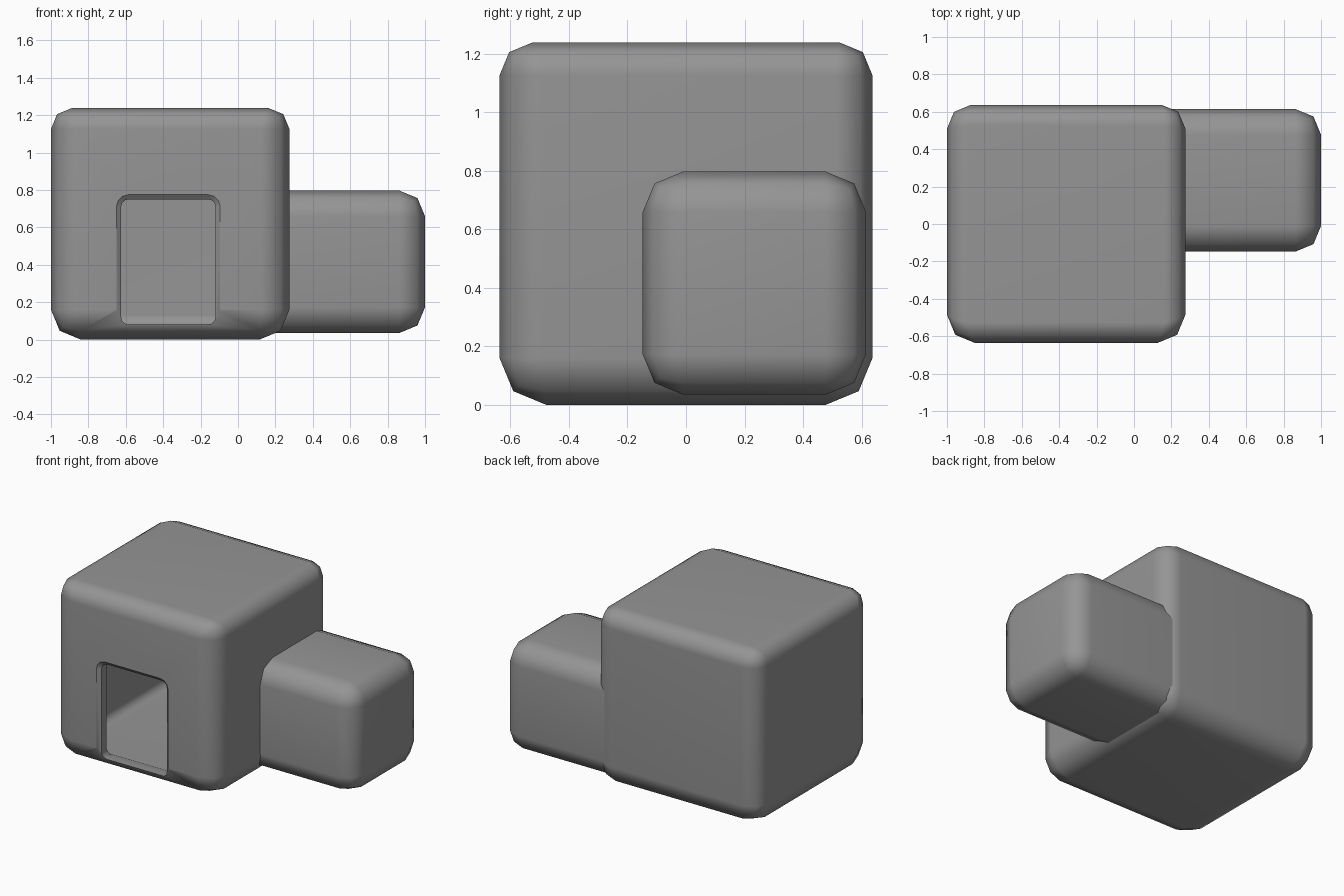
import bpy, bmesh
from math import radians, sin, cos, pi

default = bpy.data.objects.get("Cube")
if default:
    bpy.data.objects.remove(default)

grey = bpy.data.materials.new("plain_grey")
grey.use_nodes = True
COLOUR = (0.3, 0.3, 0.3, 1)
grey.diffuse_color = COLOUR
grey.node_tree.nodes["Principled BSDF"].inputs["Base Color"].default_value = COLOUR


def add_object(name, bm):
    bmesh.ops.recalc_face_normals(bm, faces=bm.faces)
    mesh = bpy.data.meshes.new(name)
    bm.to_mesh(mesh)
    bm.free()
    mesh.materials.append(grey)
    ob = bpy.data.objects.new(name, mesh)
    bpy.context.collection.objects.link(ob)
    return ob


def rounded_box(name, lo, hi, width, weight):
    """Box with a two-step bevel; weight(midpoint) scales the bevel per edge."""
    bm = bmesh.new()
    bmesh.ops.create_cube(bm, size=1)
    for v in bm.verts:
        v.co = [lo[i] + (hi[i] - lo[i]) * (v.co[i] + 0.5) for i in range(3)]
    layer = bm.edges.layers.float.new("bevel_weight_edge")
    for e in bm.edges:
        e[layer] = weight((e.verts[0].co + e.verts[1].co) / 2)
    ob = add_object(name, bm)
    bevel = ob.modifiers.new("round", "BEVEL")
    bevel.width = width
    bevel.segments = 2
    bevel.limit_method = "WEIGHT"
    return ob


def cut(target, cutter):
    cutter.hide_render = True
    cutter.hide_viewport = False
    mod = target.modifiers.new("cut_" + cutter.name, "BOOLEAN")
    mod.operation = "DIFFERENCE"
    mod.solver = "EXACT"
    mod.object = cutter


def bake(ob):
    """Apply the modifier stack to the mesh."""
    graph = bpy.context.evaluated_depsgraph_get()
    mesh = bpy.data.meshes.new_from_object(ob.evaluated_get(graph))
    ob.modifiers.clear()
    ob.data = mesh


def smooth(ob):
    bpy.ops.object.select_all(action="DESELECT")
    ob.select_set(True)
    bpy.context.view_layer.objects.active = ob
    bpy.ops.object.shade_smooth_by_angle(angle=radians(50))
    mod = ob.modifiers.new("even_normals", "WEIGHTED_NORMAL")
    mod.keep_sharp = True


def door_cutter():
    """Rounded doorway, slightly flared at the outer wall."""
    x0, x1, z0, z1, r = -0.625, -0.12, 0.08, 0.75, 0.04
    bm = bmesh.new()
    loops = []
    for y, grow in ((-0.7, 0.025), (-0.635, 0.025), (-0.615, 0), (-0.45, 0)):
        loop = []
        corners = ((x1, z1, -1, -1), (x0, z1, 1, -1), (x0, z0, 1, 1), (x1, z0, -1, 1))
        for q, (x, z, sx, sz) in enumerate(corners):
            for k in range(4):
                a = (q + k / 3) * pi / 2
                rr = r + grow
                loop.append(bm.verts.new((x + sx * r + rr * cos(a), y, z + sz * r + rr * sin(a))))
        loops.append(loop)
    n = len(loops[0])
    for a, b in zip(loops, loops[1:]):
        for i in range(n):
            j = (i + 1) % n
            bm.faces.new((a[i], a[j], b[j], b[i]))
    bm.faces.new(loops[0])
    bm.faces.new(loops[-1])
    return add_object("doorway_cutter", bm)


# Main room: softer edges along the base, tighter ones around the roof
def house_weight(mid):
    if mid.z > 1.2:
        return 0.7
    if mid.z < 0.05:
        return 1.0
    return 0.95 if mid.y < 0 else 0.8


house = rounded_box("main_room", (-1, -0.637, 0), (0.275, 0.637, 1.238), 0.16, house_weight)
hollow = rounded_box("room_hollow_cutter", (-0.93, -0.56, 0.07), (0.19, 0.56, 1.16),
                     0.06, lambda mid: 1)
door = door_cutter()
cut(house, hollow)
cut(house, door)
bake(house)
for helper in (hollow, door):
    bpy.data.objects.remove(helper)
smooth(house)

# Side annex: rounded everywhere except the end buried in the wall
annex = rounded_box("side_annex", (0.2, -0.148, 0.035), (1, 0.615, 0.797), 0.138,
                    lambda mid: 0 if mid.x < 0.21 else 1)
bake(annex)
smooth(annex)
